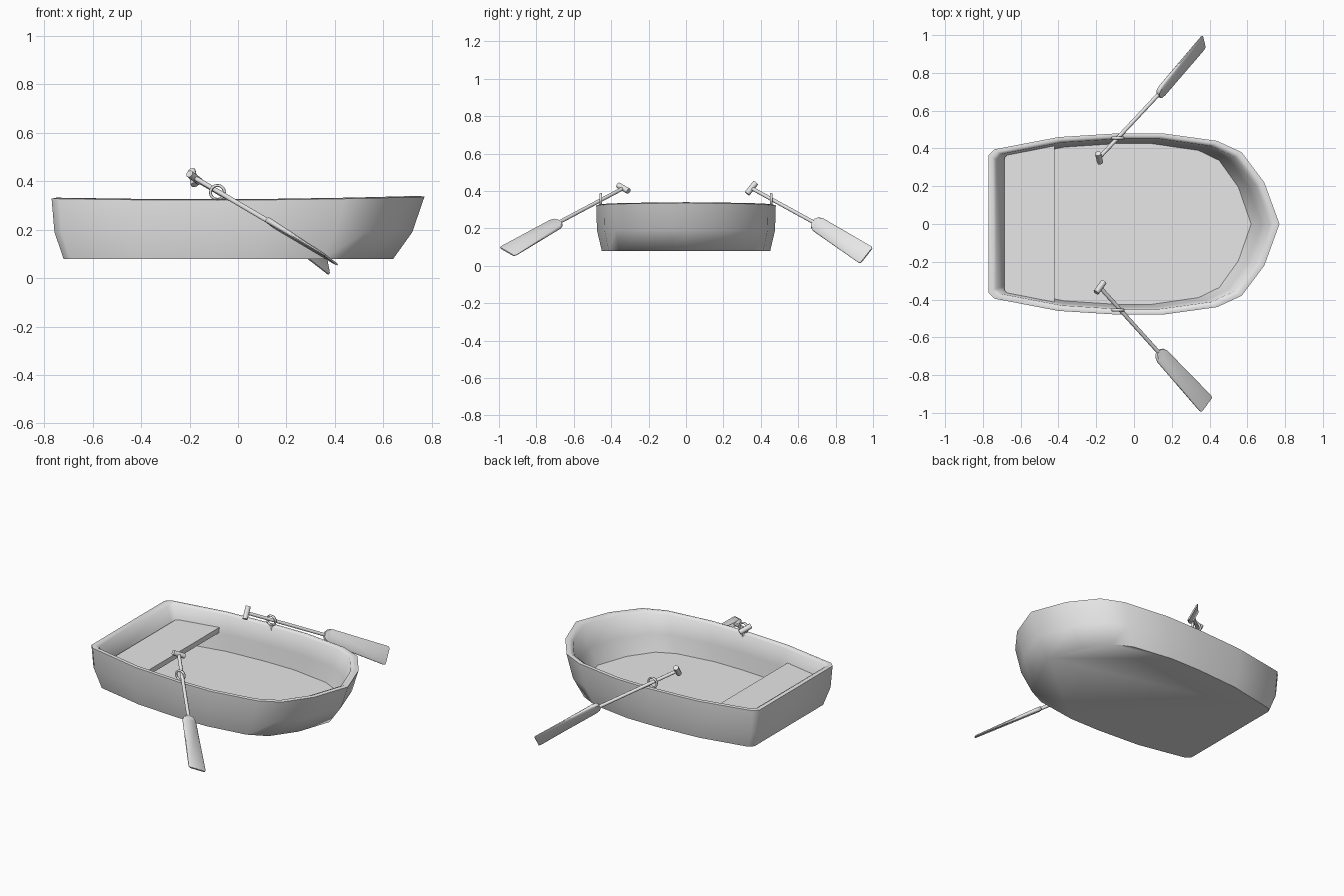
import bpy, bmesh, math
from mathutils import Vector, Matrix

if "Cube" in bpy.data.objects:
    bpy.data.objects.remove(bpy.data.objects["Cube"])

grey = bpy.data.materials.new("plain grey")
grey.diffuse_color = (0.8, 0.8, 0.8, 1)
grey.use_nodes = True
grey.node_tree.nodes["Principled BSDF"].inputs["Base Color"].default_value = grey.diffuse_color


def finish(name, bm, angle=35):
    bmesh.ops.recalc_face_normals(bm, faces=bm.faces)
    me = bpy.data.meshes.new(name)
    bm.to_mesh(me)
    bm.free()
    me.materials.append(grey)
    ob = bpy.data.objects.new(name, me)
    bpy.context.collection.objects.link(ob)
    bpy.ops.object.select_all(action='DESELECT')
    ob.select_set(True)
    bpy.context.view_layer.objects.active = ob
    bpy.ops.object.shade_smooth_by_angle(angle=math.radians(angle))
    return ob


def loft(bm, rings):
    """Skin a list of closed rings and cap both ends."""
    loops = [[bm.verts.new(p) for p in r] for r in rings]
    n = len(loops[0])
    for a, b in zip(loops, loops[1:]):
        for i in range(n):
            j = (i + 1) % n
            bm.faces.new((a[i], a[j], b[j], b[i]))
    bm.faces.new(loops[0])
    bm.faces.new(loops[-1][::-1])


def rod(name, a, b, r, sides=8):
    a, b = Vector(a), Vector(b)
    bm = bmesh.new()
    rot = (b - a).to_track_quat('Z', 'Y').to_matrix().to_4x4()
    bmesh.ops.create_cone(bm, cap_ends=True, segments=sides, radius1=r, radius2=r,
                          depth=(b - a).length,
                          matrix=Matrix.Translation((a + b) / 2) @ rot)
    return finish(name, bm, 50)


# Hull: one plan outline, rescaled into rings from floor over the rim to the keel
half = [(-0.77, 0.365), (-0.74, 0.395), (-0.40, 0.46), (-0.08, 0.48), (0.15, 0.48),
        (0.44, 0.44), (0.57, 0.38), (0.69, 0.22), (0.77, 0)]
outline = half + [(x, -y) for x, y in half[-2::-1]]


def rim_z(x):
    return 0.326 + 0.014 * ((x + 0.15) / 0.92) ** 2


def ring(stern, bow, width, z=None, drop=0):
    pts = []
    for x, y in outline:
        t = (x + 0.77) / 1.54
        pts.append((stern + t * (bow - stern), y * width / 0.48,
                    rim_z(x) - drop if z is None else z))
    return pts


bm = bmesh.new()
loft(bm, [ring(-0.68, 0.62, 0.425, 0.10),
          ring(-0.695, 0.675, 0.438, 0.20),
          ring(-0.73, 0.72, 0.45, drop=0.012),
          ring(-0.75, 0.748, 0.464),
          ring(-0.77, 0.77, 0.48, drop=0.004),
          ring(-0.758, 0.72, 0.476, 0.19),
          ring(-0.72, 0.64, 0.45, 0.078)])
finish("hull", bm, 60)

# Bench across the stern
plan = [(-0.685, 0.35), (-0.66, 0.375), (-0.42, 0.425)]
plan += [(x, -y) for x, y in plan[::-1]]
bm = bmesh.new()
loft(bm, [[(x, y, z) for x, y in plan] for z in (0.203, 0.235)])
finish("bench", bm, 30)


def oar(side, grip, neck, tip, across):
    grip, neck, tip = Vector(grip), Vector(neck), Vector(tip)
    along = (tip - neck).normalized()
    w = Vector(across)
    w = (w - along * w.dot(along)).normalized()
    n = along.cross(w)
    length = (tip - neck).length
    rod(side + "_oar_shaft", grip, neck + along * 0.03, 0.0105)
    rod(side + "_oar_grip", grip - w * 0.038, grip + w * 0.038, 0.016)
    # Flat blade with rounded shoulders, thinning towards the tip
    bm = bmesh.new()
    rings = []
    for t, hw, ht in ((-0.012, 0.018, 0.010), (0, 0.034, 0.012), (0.025, 0.043, 0.012),
                      (length - 0.012, 0.056, 0.005), (length, 0.050, 0.004)):
        c = neck + along * t
        rings.append([c + w * (hw * a) + n * (ht * b) for a, b in
                      ((-1, -0.4), (-0.85, -1), (0.85, -1), (1, -0.4),
                       (1, 0.4), (0.85, 1), (-0.85, 1), (-1, 0.4))])
    loft(bm, rings)
    finish(side + "_oar_blade", bm, 40)


oar("front", (-0.18, -0.335, 0.415), (0.135, -0.685, 0.23), (0.385, -0.957, 0.075),
    (0.05, 0.09, -0.04))
oar("rear", (-0.185, 0.35, 0.415), (0.135, 0.69, 0.23), (0.37, 0.965, 0.055),
    (0.02, -0.07, -0.095))

# Oarlocks: upright ring on a short pin, one on each side
for side, s in (("front", -1), ("rear", 1)):
    c = Vector((-0.085, s * 0.455, 0.354))
    rings = []
    bm = bmesh.new()
    N, M = 16, 6
    grid = []
    for i in range(N):
        a = 2 * math.pi * i / N
        out = Vector((math.cos(a), 0, math.sin(a)))
        grid.append([bm.verts.new(c + out * (0.029 + 0.006 * math.cos(b))
                                  + Vector((0, 0.008 * math.sin(b), 0)))
                     for b in (2 * math.pi * k / M for k in range(M))])
    for i in range(N):
        for k in range(M):
            p, q, l = grid[i], grid[(i + 1) % N], (k + 1) % M
            bm.faces.new((p[k], q[k], q[l], p[l]))
    finish(side + "_oarlock_ring", bm, 70)
    rod(side + "_oarlock_pin", c - Vector((0, 0, 0.06)), c - Vector((0, 0, 0.026)), 0.009)
